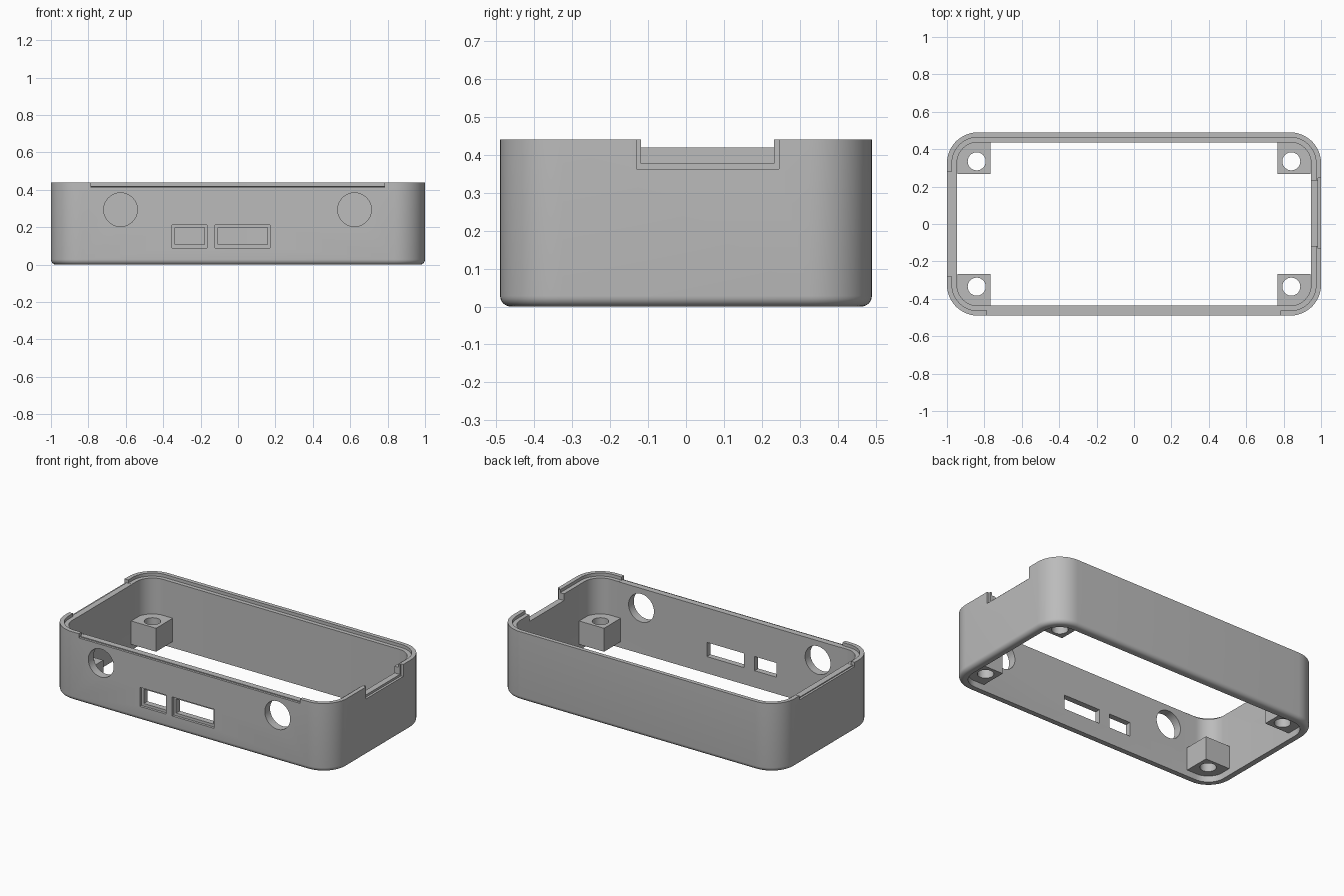
import bpy
import bmesh
from math import cos, sin, pi, radians
from mathutils import Matrix

cube = bpy.data.objects.get("Cube")
if cube:
    bpy.data.objects.remove(cube, do_unlink=True)

grey = bpy.data.materials.new("plain_grey")
grey.use_nodes = True
grey.diffuse_color = (0.5, 0.5, 0.5, 1)
grey.node_tree.nodes["Principled BSDF"].inputs["Base Color"].default_value = (0.5, 0.5, 0.5, 1)

HX, HY, TOP, RADIUS, WALL = 1.0, 0.49, 0.44, 0.165, 0.053
STEPS = 12


def make_object(name, bm):
    bmesh.ops.recalc_face_normals(bm, faces=bm.faces)
    mesh = bpy.data.meshes.new(name)
    bm.to_mesh(mesh)
    bm.free()
    mesh.materials.append(grey)
    ob = bpy.data.objects.new(name, mesh)
    bpy.context.collection.objects.link(ob)
    return ob


def box(name, x0, x1, y0, y1, z0, z1):
    bm = bmesh.new()
    bmesh.ops.create_cube(bm, size=1)
    centre = Matrix.Translation(((x0 + x1) / 2, (y0 + y1) / 2, (z0 + z1) / 2))
    size = Matrix.Diagonal((x1 - x0, y1 - y0, z1 - z0, 1))
    bm.transform(centre @ size)
    return make_object(name, bm)


def cylinder(name, location, radius, depth, turn=0):
    bm = bmesh.new()
    bmesh.ops.create_cone(bm, cap_ends=True, segments=48, radius1=radius,
                          radius2=radius, depth=depth)
    bm.transform(Matrix.Translation(location) @ Matrix.Rotation(turn, 4, "X"))
    return make_object(name, bm)


def cut(target, cutter):
    cutter.hide_render = True
    mod = target.modifiers.new("cut", "BOOLEAN")
    mod.operation = "DIFFERENCE"
    mod.solver = "EXACT"
    mod.object = cutter
    bpy.context.view_layer.objects.active = target
    bpy.ops.object.modifier_apply(modifier=mod.name)
    bpy.data.objects.remove(cutter, do_unlink=True)


def smooth(ob):
    bpy.ops.object.select_all(action="DESELECT")
    ob.select_set(True)
    bpy.context.view_layer.objects.active = ob
    bpy.ops.object.shade_smooth_by_angle(angle=radians(30))


def rounded_ring(bm, inset, z):
    r = RADIUS - inset
    ring = []
    for i, (sx, sy) in enumerate([(1, 1), (-1, 1), (-1, -1), (1, -1)]):
        for k in range(STEPS + 1):
            a = (i + k / STEPS) * pi / 2
            ring.append(bm.verts.new((sx * (HX - RADIUS) + r * cos(a),
                                      sy * (HY - RADIUS) + r * sin(a), z)))
    return ring


# Open wall: bottom fillet, outer face, stepped rim, inner face
fillet = 0.028
section = [(fillet * (1 - sin(t * pi / 12)), fillet * (1 - cos(t * pi / 12))) for t in range(7)]
section += [(0, TOP), (WALL / 2, TOP), (WALL / 2, 0.42), (WALL, 0.42), (WALL, 0)]
bm = bmesh.new()
rings = [rounded_ring(bm, inset, z) for inset, z in section]
for a, b in zip(rings, rings[1:] + rings[:1]):
    for i in range(len(a)):
        j = (i + 1) % len(a)
        bm.faces.new((a[i], a[j], b[j], b[i]))
wall = make_object("case_wall", bm)

# Rectangular ports, each with a shallow outer recess
for x0, x1 in [(-0.336, -0.18), (-0.106, 0.158)]:
    cut(wall, box("port_cutter", x0, x1, -0.6, -0.4, 0.107, 0.198))
    cut(wall, box("recess_cutter", x0 - 0.017, x1 + 0.014, -0.6, -HY + 0.016, 0.09, 0.212))

# Round front holes
for x in (-0.628, 0.623):
    cut(wall, cylinder("hole_cutter", (x, -HY, 0.294), 0.09, 0.3, pi / 2))

# Notch through the left end, with its outer recess
cut(wall, box("notch_cutter", 0.9, 1.1, -0.118, 0.232, 0.377, 0.6))
cut(wall, box("recess_cutter", HX - 0.015, 1.1, -0.131, 0.245, 0.363, 0.6))

# Shallow rim cut-outs at the front and the right end
cut(wall, box("rim_cutter", -0.785, 0.782, -0.6, -0.4, 0.419, 0.6))
cut(wall, box("rim_cutter", -0.785, 0.782, -0.6, -HY + 0.014, 0.413, 0.6))
cut(wall, box("rim_cutter", -1.1, -0.9, -0.28, 0.28, 0.419, 0.6))
cut(wall, box("rim_cutter", -1.1, -HX + 0.014, -0.28, 0.28, 0.413, 0.6))
smooth(wall)

# Screw bosses in the four corners
for sx, side in ((1, "left"), (-1, "right")):
    for sy, end in ((1, "back"), (-1, "front")):
        xs = sorted((sx * 0.768, sx * 0.944))
        ys = sorted((sy * 0.267, sy * 0.436))
        boss = box(f"{end}_{side}_screw_boss", *xs, *ys, 0.04, 0.19)
        cut(boss, cylinder("screw_cutter", (sx * 0.841, sy * 0.335, 0.1), 0.048, 0.4))
        smooth(boss)
